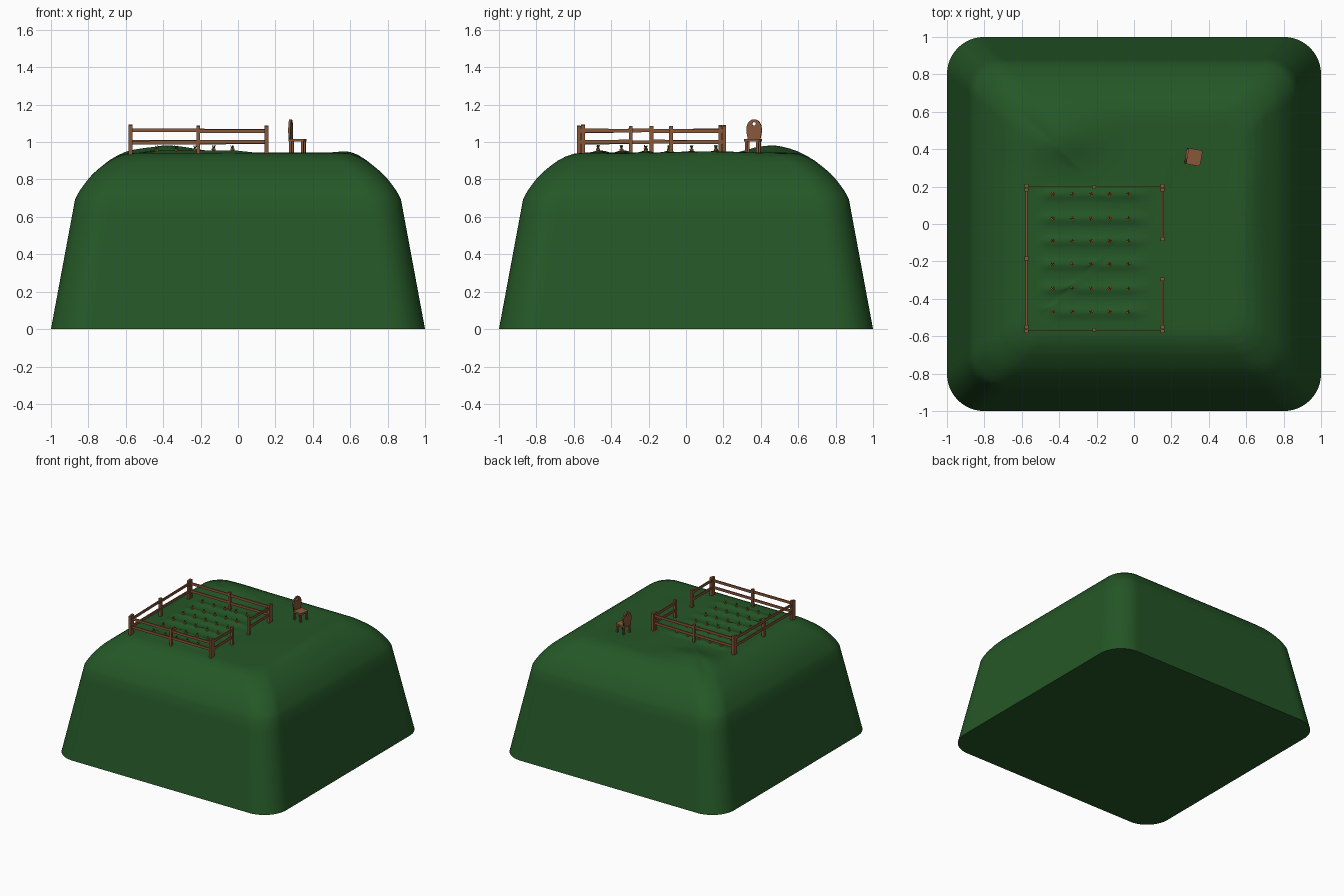
import bpy, bmesh, math, random
from mathutils import Matrix, Vector

if "Cube" in bpy.data.objects:
    bpy.data.objects.remove(bpy.data.objects["Cube"])
random.seed(4)

def mat(name, rgb):
    m = bpy.data.materials.new(name)
    m.diffuse_color = (*rgb, 1)
    m.use_nodes = True
    m.node_tree.nodes["Principled BSDF"].inputs["Base Color"].default_value = m.diffuse_color
    return m

GRASS = mat("grass green", (0.018, 0.095, 0.02))
WOOD = mat("brown wood", (0.25, 0.095, 0.04))
ORANGE = mat("carrot orange", (0.75, 0.16, 0.015))
LEAF = mat("leaf green", (0.02, 0.13, 0.015))

def make(name, bm, m, smooth=False):
    bmesh.ops.recalc_face_normals(bm, faces=bm.faces)
    me = bpy.data.meshes.new(name)
    bm.to_mesh(me)
    bm.free()
    me.materials.append(m)
    ob = bpy.data.objects.new(name, me)
    bpy.context.collection.objects.link(ob)
    if smooth:
        bpy.context.view_layer.objects.active = ob
        ob.select_set(True)
        bpy.ops.object.shade_smooth_by_angle(angle=math.radians(32))
        ob.select_set(False)
    return ob

def box(bm, centre, size, rot=Matrix()):
    bmesh.ops.create_cube(bm, size=1, matrix=Matrix.Translation(centre) @ rot @ Matrix.Diagonal((*size, 1)))

# Hill: a square grid draped over a rounded-square profile
PROFILE = [(0, .94), (.5, .943), (.56, .942), (.6, .937), (.645, .922), (.69, .898),
           (.74, .86), (.775, .83), (.805, .797), (.84, .75), (.87, .70), (1, 0)]
ROWS = [.16, .03, -.09, -.215, -.345, -.47]

def ground(x, y):
    m = max(abs(x), abs(y))
    z = 0
    for (a, za), (b, zb) in zip(PROFILE, PROFILE[1:]):
        if a <= m <= b + 1e-6:
            z = za + (zb - za) * (m - a) / (b - a)
            break
    if m < .8:
        z += .038 * math.exp(-((x + .38) / .2) ** 2 - ((y - .46) / .13) ** 2)   # mound
        z += .010 * math.exp(-((x - .6) / .08) ** 2 - ((y - .1) / .3) ** 2)     # low rise
        z += .004 * math.sin(9 * x + 2) * math.sin(8 * y) * max(0, 1 - m / .7)
        if -.52 < x < .1:                                                      # planted ridges
            fade = min(1, (x + .52) / .06, (.1 - x) / .12)
            z += fade * sum(.012 * math.exp(-((y - r) / .028) ** 2) for r in ROWS)
    return z

def round_corner(x, y):
    m = max(abs(x), abs(y))
    c = .8 * m
    if m > 0 and abs(x) > c and abs(y) > c:
        vx, vy = abs(x) - c, abs(y) - c
        k = max(vx, vy) / math.hypot(vx, vy)
        return math.copysign(c + vx * k, x), math.copysign(c + vy * k, y)
    return x, y

bm = bmesh.new()
bmesh.ops.create_grid(bm, x_segments=140, y_segments=140, size=1)
for v in bm.verts:
    x, y, _ = v.co
    v.co = (*round_corner(x, y), ground(x, y))
rim = [e for e in bm.edges if e.is_boundary]
bmesh.ops.edgeloop_fill(bm, edges=rim)
make("hill", bm, GRASS, True)

# Fence posts
XL, XR, YF, YB = -.575, .153, -.565, .197
bm = bmesh.new()
posts = [(XL, -.185), (-.212, YF), (-.212, YB), (XR, -.08), (XR, -.295)]
for x in (XL, XR):
    for y, s in ((YF, 1), (YB, -1)):
        posts += [(x, y - s * .008), (x, y + s * .014)]
for x, y in posts:
    top = 1.09 + random.uniform(-.006, .004)
    box(bm, (x, y, (top + .92) / 2), (.02, .02, top - .92))
make("fence_posts", bm, WOOD)

# Fence rails: two per span, each slightly tilted
bm = bmesh.new()
spans = [((XL, YF), (-.212, YF)), ((-.212, YF), (XR, YF)),
         ((XL, YB), (-.212, YB)), ((-.212, YB), (XR, YB)),
         ((XL, YF), (XL, -.185)), ((XL, -.185), (XL, YB)),
         ((XR, YF), (XR, -.295)), ((XR, -.08), (XR, YB))]
for a, b in spans:
    for z in (1.0, 1.06):
        p = Vector((*a, z + random.uniform(-.004, .004)))
        q = Vector((*b, z + random.uniform(-.004, .004)))
        d = q - p
        box(bm, (p + q) / 2, (d.length + .012, .009, .02), d.to_track_quat('X', 'Z').to_matrix().to_4x4())
make("fence_rails", bm, WOOD)

# Carrots with leaf tufts
roots, tufts = bmesh.new(), bmesh.new()
for y in ROWS:
    for x in (-.435, -.33, -.23, -.13, -.03):
        z = ground(x, y)
        bmesh.ops.create_cone(roots, segments=8, radius1=.003, radius2=.011, depth=.04, cap_ends=True,
                              matrix=Matrix.Translation((x, y, z - .011)))
        for k in range(4):
            a = k * math.pi / 2 + x * 9
            lean = Matrix.Rotation(a, 4, 'Z') @ Matrix.Rotation(.4, 4, 'Y')
            bmesh.ops.create_cone(tufts, segments=4, radius1=.0025, radius2=.0008, depth=.024, cap_ends=True,
                                  matrix=Matrix.Translation((x, y, z + .006)) @ lean @ Matrix.Translation((0, 0, .012)))
make("carrot_roots", roots, ORANGE)
make("carrot_leaves", tufts, LEAF)

# Chair faces +x, turned a little
PLACE = Matrix.Translation((.318, .358, 0)) @ Matrix.Rotation(math.radians(-10), 4, 'Z')

bm = bmesh.new()
box(bm, (0, 0, 1.009), (.086, .086, .014))
bmesh.ops.bevel(bm, geom=[e for e in bm.edges if abs(e.verts[0].co.z - e.verts[1].co.z) > .01],
                offset=.014, segments=3, affect='EDGES', profile=.5)
make("chair_seat", bm, WOOD).matrix_world = PLACE

bm = bmesh.new()
for sx in (-1, 1):
    for sy in (-1, 1):
        box(bm, (sx * .032, sy * .031, .97), (.013, .013, .07))
make("chair_legs", bm, WOOD).matrix_world = PLACE

# Arched backrest with a round hole
cu = bpy.data.curves.new("chair_back", 'CURVE')
cu.dimensions, cu.fill_mode, cu.extrude = '2D', 'BOTH', .006
arch = [(-.033, 0), (.033, 0), (.041, .04)]
arch += [(.041 * math.cos(t * math.pi / 12), .058 + .052 * math.sin(t * math.pi / 12)) for t in range(13)]
arch += [(-.041, .04)]
hole = [(.01 * math.cos(t * math.pi / 6), .085 + .01 * math.sin(t * math.pi / 6)) for t in range(12)]
for pts in (arch, hole):
    sp = cu.splines.new('POLY')
    sp.points.add(len(pts) - 1)
    for p, c in zip(sp.points, pts):
        p.co = (*c, 0, 1)
    sp.use_cyclic_u = True
back = bpy.data.objects.new("chair_back", cu)
bpy.context.collection.objects.link(back)
cu.materials.append(WOOD)
upright = Matrix(((0, 0, 1, 0), (1, 0, 0, 0), (0, 1, 0, 0), (0, 0, 0, 1)))
back.matrix_world = PLACE @ Matrix.Translation((-.037, 0, 1.012)) @ upright
bpy.context.view_layer.objects.active = back
back.select_set(True)
bpy.ops.object.convert(target='MESH')
